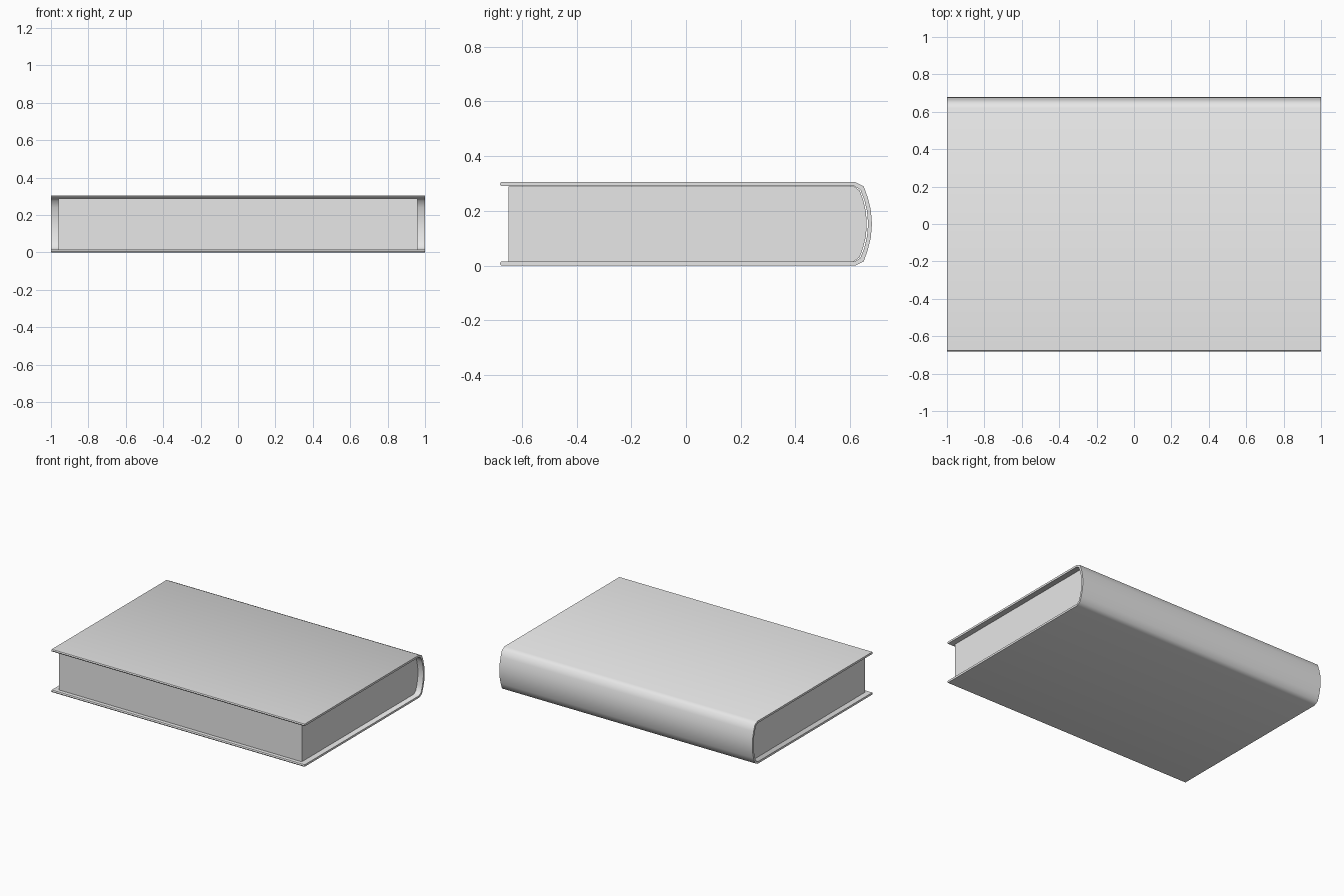
import bpy, bmesh, math

cube = bpy.data.objects.get("Cube")
if cube:
    bpy.data.objects.remove(cube, do_unlink=True)

MID = 0.1525  # height of the middle of the book


def make_material(name, color):
    mat = bpy.data.materials.new(name)
    mat.use_nodes = True
    mat.diffuse_color = color
    mat.node_tree.nodes["Principled BSDF"].inputs["Base Color"].default_value = color
    return mat


def extrude_profile(name, profile, half_width, mat, angle):
    """Extrude a closed (y, z) outline along x."""
    bm = bmesh.new()
    face = bm.faces.new([bm.verts.new((-half_width, y, z)) for y, z in profile])
    ext = bmesh.ops.extrude_face_region(bm, geom=[face])
    moved = [v for v in ext["geom"] if isinstance(v, bmesh.types.BMVert)]
    bmesh.ops.translate(bm, verts=moved, vec=(2 * half_width, 0, 0))
    bmesh.ops.recalc_face_normals(bm, faces=bm.faces)
    mesh = bpy.data.meshes.new(name)
    bm.to_mesh(mesh)
    bm.free()
    mesh.materials.append(mat)
    obj = bpy.data.objects.new(name, mesh)
    bpy.context.collection.objects.link(obj)
    bpy.ops.object.select_all(action="DESELECT")
    obj.select_set(True)
    bpy.context.view_layer.objects.active = obj
    bpy.ops.object.shade_smooth_by_angle(angle=math.radians(angle))
    return obj


def mirrored(upper):
    """Complete an upper half outline (fore edge to spine) with its lower half."""
    return ([(y, MID + h) for y, h in upper]
            + [(y, MID - h) for y, h in reversed(upper) if h > 0])


gray = make_material("gray", (0.8, 0.8, 0.8, 1))

# Half outlines: distance back, height from the middle
outer = [(-0.676, 0.1525), (0.62, 0.1525), (0.65, 0.137), (0.665, 0.095),
         (0.676, 0.05), (0.68, 0)]
inner = [(-0.676, 0.138), (0.616, 0.138), (0.638, 0.124), (0.652, 0.088),
         (0.662, 0.046), (0.666, 0)]
pages = [(-0.65, 0.137), (0.614, 0.137), (0.635, 0.122), (0.648, 0.086),
         (0.658, 0.045), (0.661, 0)]

# Wraparound cover with softened fore edges
nose = 0.1455
cover = ([(-0.681, MID + nose)] + mirrored(outer) + [(-0.681, MID - nose)]
         + mirrored(inner)[::-1])
extrude_profile("cover", cover, 1.0, gray, 50)

# Page block, inset at the head, tail and fore edge
extrude_profile("page_block", mirrored(pages), 0.96, gray, 35)
